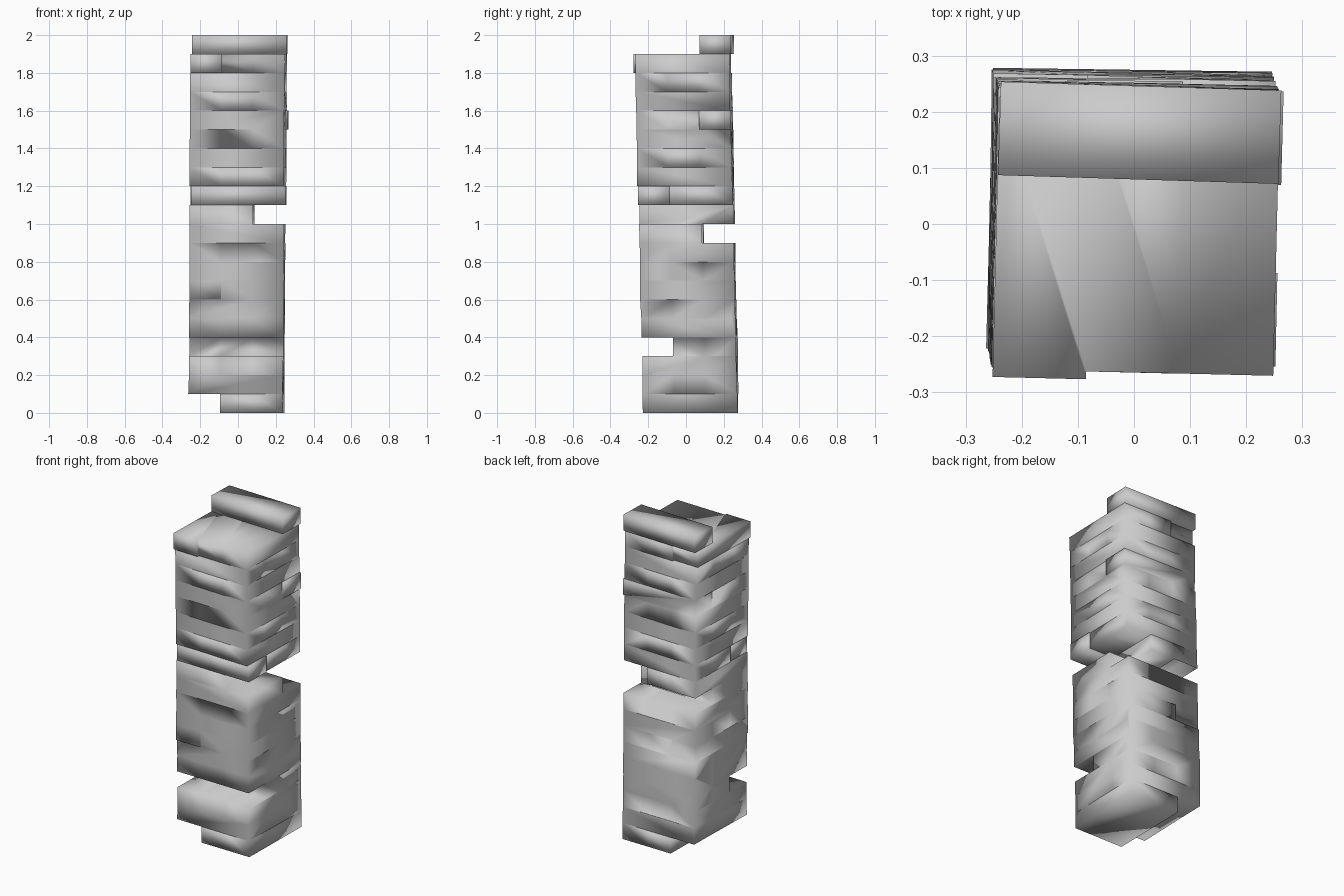
import bpy, bmesh, math, random
from mathutils import Matrix, Vector

if "Cube" in bpy.data.objects:
    bpy.data.objects.remove(bpy.data.objects["Cube"])

random.seed(4)
LAYERS, H, LENGTH = 20, 0.1, 0.5
WIDTH = LENGTH / 3

grey = bpy.data.materials.new("plain_grey")
grey.diffuse_color = (0.6, 0.6, 0.6, 1)
grey.use_nodes = True
grey.node_tree.nodes["Principled BSDF"].inputs["Base Color"].default_value = grey.diffuse_color

# blocks pulled out of the tower: (layer, slot) with slot -1, 0, 1 across the layer
MISSING = {(0, -1), (3, -1), (9, 1), (10, 1), (19, -1), (19, 0)}
# blocks pushed along their own length
PUSHED = {(18, -1): -0.015, (15, 1): 0.008, (11, -1): 0.008, (6, -1): -0.006}

blocks = bpy.data.collections.new("blocks")


def block(name, centre, size, yaw):
    """One wooden block as a plain box."""
    bm = bmesh.new()
    bmesh.ops.create_cube(bm, size=1)
    bm.transform(Matrix.Translation(centre) @ Matrix.Rotation(yaw, 4, 'Z') @ Matrix.Diagonal((*size, 1)))
    mesh = bpy.data.meshes.new(name)
    bm.to_mesh(mesh)
    bm.free()
    mesh.materials.append(grey)
    obj = bpy.data.objects.new(name, mesh)
    blocks.objects.link(obj)
    return obj


# alternating layers, leaning slightly forward as they rise
for layer in range(LAYERS):
    t = layer / (LAYERS - 1)
    lean = Vector((-0.008 + 0.013 * t, 0.026 - 0.042 * t, (layer + 0.5) * H))
    if layer == LAYERS - 1:
        lean.y += 0.012
    yaw = math.radians(-0.8 - 0.8 * t + random.uniform(-0.3, 0.3))
    turn = Matrix.Rotation(yaw, 3, 'Z')
    for slot in (-1, 0, 1):
        if (layer, slot) in MISSING:
            continue
        push = PUSHED.get((layer, slot), random.uniform(-0.002, 0.002))
        if layer % 2:
            offset, size = Vector((push, slot * WIDTH, 0)), (LENGTH, WIDTH, H)
        else:
            offset, size = Vector((slot * WIDTH, push, 0)), (WIDTH, LENGTH, H)
        block(f"block_{layer:02d}_{slot + 2}", lean + turn @ offset, size, yaw)

# fuse the blocks into one worn, smoothly shaded tower
first = blocks.objects[0]
blocks.objects.unlink(first)
bpy.context.collection.objects.link(first)
first.name = "block_tower"
union = first.modifiers.new("fuse", 'BOOLEAN')
union.operation, union.solver = 'UNION', 'EXACT'
union.operand_type, union.collection = 'COLLECTION', blocks
union.use_self = True
bpy.context.view_layer.update()
fused = bpy.data.meshes.new_from_object(first.evaluated_get(bpy.context.evaluated_depsgraph_get()))
first.modifiers.clear()
first.data = fused
for obj in list(blocks.objects):
    bpy.data.objects.remove(obj)
bpy.data.collections.remove(blocks)

# weld the tiny steps between blocks and soften the shading
bm = bmesh.new()
bm.from_mesh(fused)
bmesh.ops.remove_doubles(bm, verts=bm.verts, dist=0.007)
bmesh.ops.dissolve_degenerate(bm, edges=bm.edges, dist=0.0005)
for f in bm.faces:
    f.smooth = True
    f.material_index = 0
bm.to_mesh(fused)
bm.free()
